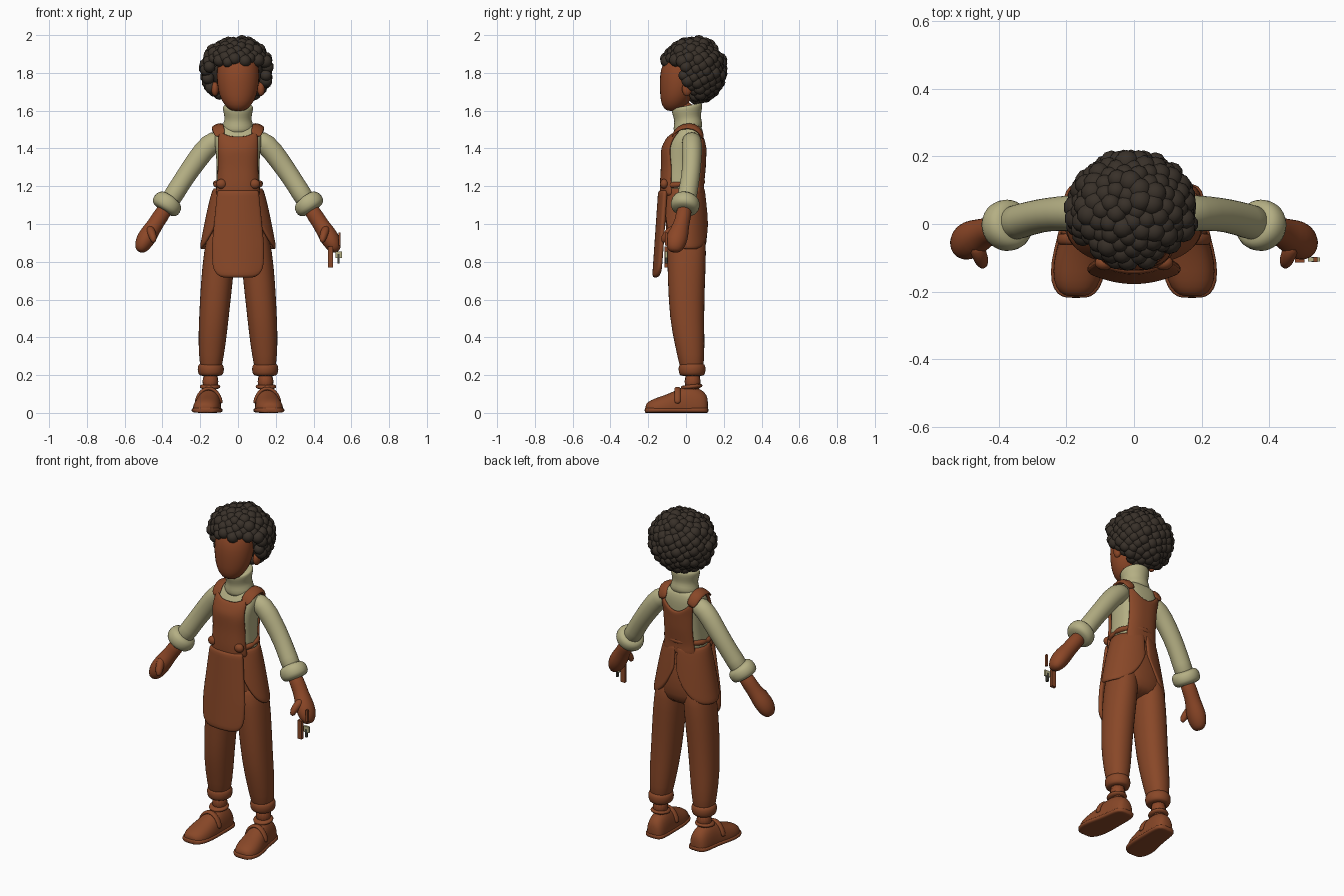
import bpy, bmesh, math, random
from mathutils import Vector, Matrix

random.seed(4)
if "Cube" in bpy.data.objects:
    bpy.data.objects.remove(bpy.data.objects["Cube"])


def material(name, rgb):
    m = bpy.data.materials.new(name)
    m.use_nodes = True
    m.diffuse_color = (*rgb, 1)
    m.node_tree.nodes["Principled BSDF"].inputs["Base Color"].default_value = (*rgb, 1)
    return m


SKIN = material("warm skin", (0.26, 0.062, 0.02))
CLOTH = material("rust cloth", (0.25, 0.064, 0.021))
KNIT = material("cream knit", (0.46, 0.43, 0.23))
HAIR = material("dark hair", (0.04, 0.03, 0.022))
METAL = material("dark metal", (0.06, 0.06, 0.045))


def finish(name, bm, mat, mirror=False, thick=0, subdiv=1, smooth=True):
    bmesh.ops.recalc_face_normals(bm, faces=bm.faces)
    me = bpy.data.meshes.new(name)
    bm.to_mesh(me)
    bm.free()
    me.materials.append(mat)
    for p in me.polygons:
        p.use_smooth = smooth
    ob = bpy.data.objects.new(name, me)
    bpy.context.collection.objects.link(ob)
    if mirror:
        ob.modifiers.new("mirror", "MIRROR").use_clip = False
    if thick:
        s = ob.modifiers.new("thickness", "SOLIDIFY")
        s.thickness, s.offset = thick, 0
    if subdiv:
        ob.modifiers.new("smooth", "SUBSURF").levels = subdiv
        ob.modifiers["smooth"].render_levels = subdiv
    return ob


def loft(name, rows, mat, frame=None, power=2, sides=16, floor=None, **kw):
    """Skin rows of (centre, radius u, radius v); the frame follows the path unless given."""
    bm = bmesh.new()
    pts = [Vector(r[0]) for r in rows]
    rings = []
    for i, (_, ru, rv) in enumerate(rows):
        if frame:
            u, v = Vector(frame[0]), Vector(frame[1])
        else:
            t = (pts[min(i + 1, len(pts) - 1)] - pts[max(i - 1, 0)]).normalized()
            u = t.cross(Vector((0, 1, 0.01))).normalized()
            v = u.cross(t)
        ring = []
        for k in range(sides):
            a = 2 * math.pi * k / sides
            c, s = math.cos(a), math.sin(a)
            c, s = (math.copysign(abs(q) ** (2 / power), q) for q in (c, s))
            p = pts[i] + u * ru * c + v * rv * s
            if floor is not None:
                p.z = max(p.z, floor)
            ring.append(bm.verts.new(p))
        rings.append(ring)
    for a, b in zip(rings, rings[1:]):
        for k in range(sides):
            j = (k + 1) % sides
            bm.faces.new((a[k], a[j], b[j], b[k]))
    bm.faces.new(rings[0])
    bm.faces.new(rings[-1])
    return finish(name, bm, mat, **kw)


def column(name, rows, mat, tilt=0, **kw):
    """Upright loft from rows of (z, x, y, radius x, radius y)."""
    return loft(name, [((x, y, z), a, b) for z, x, y, a, b in rows], mat,
                frame=((1, 0, 0), (0, 1, tilt)), **kw)


def panel(name, f, mat, nu=14, nv=10, **kw):
    """Cloth sheet from f(u, v), u in -1..1 and v in 0..1."""
    bm = bmesh.new()
    g = [[bm.verts.new(f(2 * i / nu - 1, j / nv)) for i in range(nu + 1)] for j in range(nv + 1)]
    for j in range(nv):
        for i in range(nu):
            bm.faces.new((g[j][i], g[j][i + 1], g[j + 1][i + 1], g[j + 1][i]))
    return finish(name, bm, mat, **kw)


def ball(name, c, r, mat, **kw):
    bm = bmesh.new()
    bmesh.ops.create_uvsphere(bm, u_segments=16, v_segments=10, radius=1,
                              matrix=Matrix.Translation(c) @ Matrix.Diagonal((*r, 1)))
    return finish(name, bm, mat, subdiv=0, **kw)


def box(name, c, size, mat):
    bm = bmesh.new()
    bmesh.ops.create_cube(bm, size=1, matrix=Matrix.Translation(c) @ Matrix.Diagonal((*size, 1)))
    return finish(name, bm, mat, subdiv=0, smooth=False)


# Head, ears and neck
column("head", [(1.595, 0, -.07, .035, .035), (1.63, 0, -.062, .075, .07), (1.68, 0, -.047, .102, .092),
                (1.75, 0, -.037, .115, .105), (1.82, 0, -.03, .115, .108), (1.88, 0, -.02, .1, .09),
                (1.93, 0, 0, .06, .06)], SKIN)
ball("ears", (.122, .005, 1.715), (.02, .026, .038), SKIN, mirror=True)
column("neck", [(1.5, 0, .01, .05, .05), (1.66, 0, .0, .05, .05)], SKIN)

# Curly hair: a core covered in round curls, left open at the face
ball("hair_core", (-.005, .065, 1.825), (.15, .13, .145), HAIR)
curls = bmesh.new()
COUNT = 230
for i in range(COUNT):
    h = 1 - 2 * (i + .5) / COUNT
    a = i * math.pi * (3 - math.sqrt(5))
    w = math.sqrt(1 - h * h)
    k = random.uniform(.95, 1.03)
    p = Vector((-.006 + .166 * k * w * math.cos(a), .038 + .152 * k * w * math.sin(a), 1.815 + .152 * k * h))
    hairline = -.04 + (1.84 - p.z) * .5
    if p.z < 1.855 and p.y < hairline:
        continue
    bmesh.ops.create_icosphere(curls, subdivisions=2, radius=random.uniform(.028, .037),
                               matrix=Matrix.Translation(p))
finish("hair_curls", curls, HAIR, subdiv=0)

# Sweater: body, rolled collar, sleeves and cuffs
TORSO = [(1.12, 0, -.015, .125, .1), (1.2, 0, -.02, .116, .098), (1.3, 0, -.012, .112, .1),
         (1.4, 0, -.01, .12, .102), (1.46, 0, .008, .13, .088), (1.5, 0, .018, .115, .07),
         (1.53, 0, .02, .08, .055)]
column("sweater_body", TORSO, KNIT, power=2.6, sides=24)
column("sweater_collar", [(1.48, 0, .012, .085, .075), (1.52, 0, .01, .086, .08), (1.55, 0, .008, .072, .07),
                          (1.575, 0, .008, .074, .074), (1.61, 0, .006, .083, .084), (1.628, 0, .004, .08, .08),
                          (1.625, 0, .004, .06, .06)], KNIT, tilt=.2)
loft("sleeves", [((.08, .03, 1.455), .05, .05), ((.15, .032, 1.43), .06, .056), ((.22, .032, 1.335), .056, .052),
                 ((.28, .025, 1.25), .052, .05), ((.33, .01, 1.17), .052, .052), ((.375, -.002, 1.1), .055, .055)],
     KNIT, mirror=True)
loft("sleeve_cuffs", [((.35, .005, 1.14), .05, .05), ((.358, .002, 1.13), .076, .074), ((.375, -.004, 1.105), .084, .08),
                      ((.393, -.009, 1.078), .078, .074), ((.398, -.01, 1.07), .045, .045)], KNIT, mirror=True)

# Hands and thumbs
loft("hands", [((.37, -.005, 1.1), .04, .04), ((.415, -.015, 1.035), .044, .042), ((.44, -.025, .995), .042, .042),
               ((.47, -.04, .95), .05, .056), ((.495, -.052, .91), .05, .058), ((.513, -.06, .872), .038, .046),
               ((.52, -.062, .85), .018, .024)], SKIN, mirror=True)
loft("thumbs", [((.47, -.055, .98), .025, .025), ((.458, -.09, .955), .024, .026), ((.448, -.115, .925), .021, .022),
                ((.446, -.122, .9), .01, .011)], SKIN, mirror=True, sides=10)

# Key ring in the left hand
box("key_tag", (.49, -.105, .825), (.028, .018, .11), CLOTH)
box("key_loop", (.537, -.105, .92), (.012, .014, .07), CLOTH)
box("key_plate", (.533, -.105, .838), (.036, .012, .035), KNIT)
box("key_blade", (.532, -.105, .815), (.012, .014, .05), METAL)


def surface_y(x, z, front, gap):
    """Depth of the sweater surface at x, z, pushed out by gap."""
    lo = max((r for r in TORSO if r[0] <= z), key=lambda r: r[0])
    hi = min((r for r in TORSO if r[0] > z), key=lambda r: r[0])
    t = (z - lo[0]) / (hi[0] - lo[0])
    _, _, cy, rx, ry = (p + (q - p) * t for p, q in zip(lo, hi))
    depth = ry * max(0, 1 - min(1, abs(x) / rx) ** 2.6) ** (1 / 2.6) + gap
    return cy - depth if front else cy + depth


def bib_front(u, v):
    z = 1.15 + v * (1.465 + .04 * abs(u) ** 3 - 1.15)
    x = u * (.104 + .012 * (2 * v - 1) ** 2 * (v < .5))
    return x, surface_y(x, z, True, .012), z


def bib_back(u, v):
    z = 1.15 + v * (1.41 + .085 * u * u - 1.15)
    x = u * (.092 + .06 * (v - .45) ** 2)
    return x, surface_y(x, z, False, .008), z


panel("bib_front", bib_front, CLOTH, thick=.018)
panel("bib_back", bib_back, CLOTH, thick=.018)
loft("shoulder_straps", [((.092, -.075, 1.465), .03, .013), ((.105, -.05, 1.505), .032, .013),
                         ((.11, .015, 1.525), .032, .013), ((.108, .07, 1.505), .032, .013),
                         ((.09, .095, 1.45), .03, .013)],
     CLOTH, mirror=True, frame=((1, 0, -.3), (0, .4, 1)), sides=10)


# Apron skirt, waist tie and knots
def apron(u, v):
    z = 1.18 - .465 * v + .04 * abs(u) ** 8 * v ** 6
    x = u * (.108 + .03 * min(1, v * 1.6)) * (1 - .1 * v ** 12)
    return x, -.135 - .032 * v + .03 * u * u, z


def flap(u, v):
    a = math.radians(16 + 72 * u)
    z = 1.19 - v * (.325 - .2 * abs(u) ** 3)
    t = (1.19 - z) / .32
    bulge = t ** .8
    return (.122 + .073 * bulge) * math.cos(a), -.01 + (.1 + .032 * bulge) * math.sin(a), z


panel("apron_skirt", apron, CLOTH, nv=14, thick=.025)
panel("side_flaps", flap, CLOTH, thick=.018, mirror=True)
tie = [math.radians(-50 + 280 * i / 20) for i in range(21)]
loft("waist_tie", [((.122 * math.cos(a), -.018 + .105 * math.sin(a), 1.212 + .012 * math.sin(a)), .017, .017)
                   for a in tie], CLOTH, sides=8)
ball("tie_knots", (.088, -.115, 1.212), (.028, .022, .026), CLOTH, mirror=True)

# Trousers with rolled hems
column("trouser_seat", [(1.2, 0, -.015, .115, .095), (1.1, 0, -.005, .14, .105), (1.0, 0, .002, .16, .112),
                        (.9, 0, .005, .165, .108), (.83, 0, .005, .13, .085)], CLOTH, power=2.3, sides=24)
column("trouser_legs", [(1.0, .085, .002, .07, .1), (.85, .097, .004, .086, .106), (.7, .112, .002, .086, .1),
                        (.5, .128, .004, .08, .093), (.36, .138, .02, .074, .08), (.25, .143, .03, .06, .066),
                        (.22, .144, .03, .05, .055)], CLOTH, power=2.2, mirror=True)
column("trouser_hems", [(.195, .144, .032, .05, .055), (.2, .144, .032, .066, .068), (.23, .144, .032, .073, .075),
                        (.258, .144, .032, .068, .07), (.265, .144, .032, .045, .05)], CLOTH, mirror=True)
column("ankles", [(.1, .147, .035, .045, .045), (.23, .145, .035, .046, .047)], SKIN, mirror=True)

# Shoes, built heel to toe, with soles and instep straps
SHOE = [(.118, .143, .03, .07), (.1, .144, .053, .11), (.05, .147, .06, .135), (0, .15, .062, .142),
        (-.05, .156, .068, .118), (-.11, .164, .076, .09), (-.17, .169, .072, .072), (-.205, .171, .05, .052),
        (-.215, .171, .025, .035)]
UPRIGHT = ((1, 0, 0), (0, 0, 1))
loft("shoes", [((x, y, .02), w, h - .015) for y, x, w, h in SHOE], CLOTH, frame=UPRIGHT,
     power=2.3, floor=.008, mirror=True)
loft("shoe_soles", [((x, y * 1.02, .014), w + .007, .014) for y, x, w, h in SHOE], CLOTH, frame=UPRIGHT,
     power=4, floor=0, mirror=True)
arc = [math.radians(10 + 160 * i / 10) for i in range(11)]
loft("shoe_straps", [((.155 + .068 * math.cos(a), -.045, .03 + .1 * math.sin(a)), .011, .018) for a in arc],
     CLOTH, sides=8, mirror=True)
column("shoe_collars", [(.125, .148, .03, .052, .055), (.14, .148, .03, .058, .06), (.152, .148, .03, .052, .055)],
       CLOTH, mirror=True, tilt=.1)
